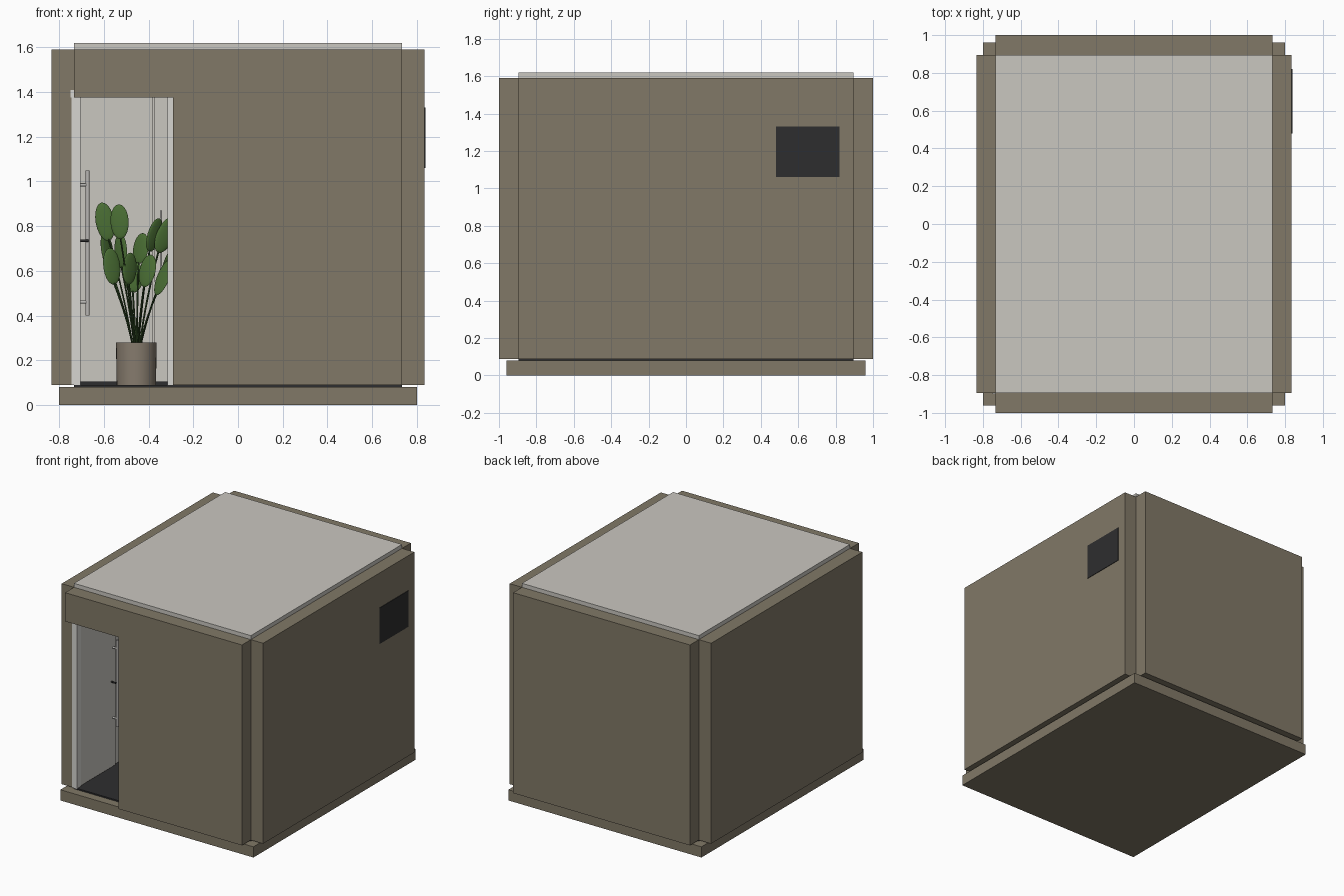
import bpy, bmesh, math
from mathutils import Matrix, Vector

cube = bpy.data.objects.get("Cube")
if cube:
    bpy.data.objects.remove(cube, do_unlink=True)


def material(name, rgb):
    m = bpy.data.materials.new(name)
    m.use_nodes = True
    m.diffuse_color = (*rgb, 1)
    m.node_tree.nodes["Principled BSDF"].inputs["Base Color"].default_value = (*rgb, 1)
    return m


TAUPE = material("taupe cladding", (0.22, 0.19, 0.135))
PALE = material("pale grey panel", (0.59, 0.57, 0.53))
WHITE = material("off white frame", (0.68, 0.67, 0.64))
DARK = material("charcoal", (0.027, 0.027, 0.028))
METAL = material("brushed metal", (0.48, 0.47, 0.45))
POT = material("clay pot", (0.24, 0.2, 0.155))
LEAF = material("leaf green", (0.07, 0.16, 0.035))
STEM = material("stem green", (0.025, 0.06, 0.015))


def finish(name, bm, mat, smooth=False):
    mesh = bpy.data.meshes.new(name)
    bmesh.ops.recalc_face_normals(bm, faces=bm.faces)
    bm.to_mesh(mesh)
    bm.free()
    mesh.materials.append(mat)
    ob = bpy.data.objects.new(name, mesh)
    bpy.context.collection.objects.link(ob)
    if smooth:
        bpy.ops.object.select_all(action="DESELECT")
        ob.select_set(True)
        bpy.context.view_layer.objects.active = ob
        bpy.ops.object.shade_smooth_by_angle()
    return ob


def box(name, xs, ys, zs, mat):
    """Box from its extents along each axis."""
    bm = bmesh.new()
    lo, hi = Vector((xs[0], ys[0], zs[0])), Vector((xs[1], ys[1], zs[1]))
    m = Matrix.Translation((lo + hi) / 2) @ Matrix.Diagonal((*(hi - lo), 1))
    bmesh.ops.create_cube(bm, size=1, matrix=m)
    return finish(name, bm, mat)


def front_panel(name, outline, y0, y1, mat):
    """Upright panel: an x-z outline given thickness along y."""
    bm = bmesh.new()
    face = bm.faces.new([bm.verts.new((x, y0, z)) for x, z in outline])
    out = bmesh.ops.extrude_face_region(bm, geom=[face])
    moved = [v for v in out["geom"] if isinstance(v, bmesh.types.BMVert)]
    bmesh.ops.translate(bm, verts=moved, vec=(0, y1 - y0, 0))
    return finish(name, bm, mat)


def rod(name, a, b, r, mat):
    """Round bar between two points."""
    a, b = Vector(a), Vector(b)
    rot = (b - a).to_track_quat("Z", "Y").to_matrix().to_4x4()
    bm = bmesh.new()
    bmesh.ops.create_cone(bm, cap_ends=True, segments=16, radius1=r, radius2=r,
                          depth=(b - a).length, matrix=Matrix.Translation((a + b) / 2) @ rot)
    return finish(name, bm, mat, True)


# Shell dimensions
IX, IY, OX, OY = 0.733, 0.895, 0.835, 1.0
Z0, Z1 = 0.088, 1.59
DOOR_X, DOOR_Z = -0.29, 1.375

# Base, floor and roof
box("base_slab", (-0.8, 0.8), (-0.96, 0.96), (0, 0.08), TAUPE)
box("floor", (-IX, IX), (-IY, IY), (0.08, 0.09), DARK)
box("roof", (-IX, IX), (-IY, IY), (1.54, 1.62), PALE)

# Outer cladding
for side, s in (("right", -1), ("left", 1)):
    box(side + "_wall", sorted((s * IX, s * OX)), (-IY, IY), (Z0, Z1), TAUPE)
    box(side + "_lining", sorted((s * (IX - 0.012), s * IX)), (-IY, IY), (0.09, 1.54), PALE)
box("back_wall", (-IX, IX), (IY, OY), (Z0, Z1), TAUPE)
box("back_lining", (-IX, IX), (IY - 0.02, IY), (0.09, 1.54), PALE)


def door_outline(top, low):
    return [(DOOR_X, low), (IX, low), (IX, top), (-IX, top), (-IX, DOOR_Z), (DOOR_X, DOOR_Z)]


front_panel("front_wall", door_outline(Z1, Z0), -OY, -IY, TAUPE)
front_panel("front_lining", door_outline(1.54, 0.09), -IY, -IY + 0.012, PALE)

# Side vent
box("vent", (OX, OX + 0.004), (0.48, 0.82), (1.06, 1.33), DARK)

# Door frame and the open door leaf
box("frame_hinge_jamb", (-0.745, -0.705), (-0.9, -0.85), (Z0, DOOR_Z), WHITE)
box("frame_latch_jamb", (-0.315, -0.275), (-0.893, -0.85), (Z0, DOOR_Z), WHITE)
box("frame_head", (-0.75, -0.275), (-0.9, -0.85), (DOOR_Z, 1.41), WHITE)
box("door_leaf", (-0.732, -0.706), (-0.85, -0.44), (0.095, 1.37), PALE)
rod("pull_bar", (-0.673, -0.47, 0.4), (-0.673, -0.47, 1.05), 0.009, METAL)
for i, z in enumerate((0.46, 0.985)):
    rod(f"pull_bar_peg_{i + 1}", (-0.708, -0.47, z), (-0.673, -0.47, z), 0.007, METAL)
rod("lock_spindle", (-0.708, -0.49, 0.735), (-0.668, -0.49, 0.735), 0.006, DARK)

# Raised tray and divider inside
box("tray", (-0.71, 0.71), (0.3, 0.87), (0.09, 0.105), DARK)
box("divider", (-0.382, -0.372), (0.35, 0.87), (0.105, 1.54), PALE)
rod("divider_handle", (-0.345, 0.34, 0.6), (-0.345, 0.34, 0.87), 0.005, METAL)

# Potted plant
PX, PY = -0.455, 0.0
bm = bmesh.new()
bmesh.ops.create_cone(bm, cap_ends=True, segments=32, radius1=0.088, radius2=0.091, depth=0.19,
                      matrix=Matrix.Translation((PX, PY, 0.185)))
top = max(bm.faces, key=lambda f: f.calc_center_median().z)
bmesh.ops.inset_region(bm, faces=[top], thickness=0.01)
bmesh.ops.translate(bm, verts=list(top.verts), vec=(0, 0, -0.02))
finish("plant_pot", bm, POT, True)

# Leaf centres: sideways offset and height
leaves = [(-0.14, 0.82), (-0.13, 0.69), (-0.075, 0.82), (-0.07, 0.69), (-0.11, 0.62),
          (-0.03, 0.61), (0.02, 0.7), (0.05, 0.6), (0.08, 0.76), (0.13, 0.76),
          (0.12, 0.57), (-0.01, 0.57), (0.16, 0.66)]
stems = bpy.data.curves.new("plant_stems", "CURVE")
stems.dimensions = "3D"
stems.bevel_depth = 0.004
stems.bevel_resolution = 1
stems.materials.append(STEM)
bm = bmesh.new()
for i, (dx, z) in enumerate(leaves):
    dy = 0.12 * math.sin(2.4 * i)
    length = 0.055 + 0.02 * abs(dx) / 0.14
    tilt = math.atan2(dx, 0.45) + 0.12
    place = (Matrix.Translation((PX + dx, PY + dy, z)) @ Matrix.Rotation(tilt, 4, "Y")
             @ Matrix.Rotation(0.9 * math.sin(1.7 * i), 4, "Z")
             @ Matrix.Diagonal((0.042, 0.008, length + 0.012, 1)))
    bmesh.ops.create_uvsphere(bm, u_segments=16, v_segments=10, radius=1, matrix=place)
    base = place @ Vector((0, 0, -0.9))
    root = Vector((PX + dx * 0.1, PY + dy * 0.1, 0.25))
    mid = root.lerp(base, 0.5) - Vector((dx, dy, 0)) * 0.12
    spline = stems.splines.new("NURBS")
    spline.points.add(2)
    for p, co in zip(spline.points, (root, mid, base)):
        p.co = (*co, 1)
    spline.order_u = 3
    spline.use_endpoint_u = True
finish("plant_leaves", bm, LEAF, True)
bpy.context.collection.objects.link(bpy.data.objects.new("plant_stems", stems))
